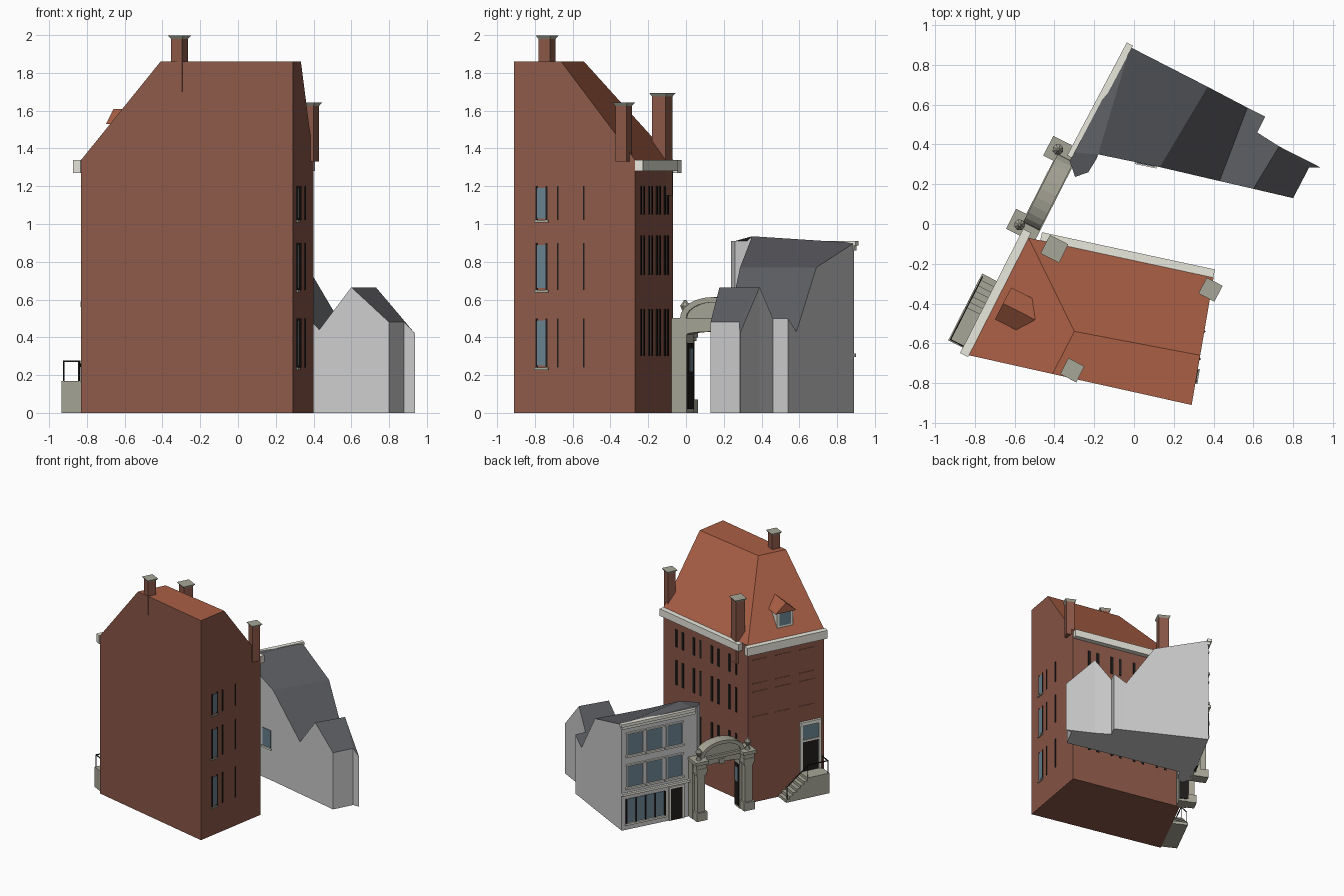
import bpy, bmesh, math
from mathutils import Matrix, Vector

if "Cube" in bpy.data.objects:
    bpy.data.objects.remove(bpy.data.objects["Cube"])


def mat(name, r, g, b):
    m = bpy.data.materials.new(name)
    m.diffuse_color = (r, g, b, 1)
    m.use_nodes = True
    m.node_tree.nodes["Principled BSDF"].inputs["Base Color"].default_value = m.diffuse_color
    return m


BRICK = mat("brick", .265, .1, .066)
TILE = mat("roof_tile", .4, .115, .06)
STONE = mat("stone", .39, .38, .31)
SLATE = mat("slate", .107, .11, .12)
DARK = mat("dark_paint", .014, .012, .011)
GLASS = mat("glass", .14, .22, .27)
PALE = mat("pale_trim", .82, .81, .73)
WALL = mat("grey_wall", .74, .74, .74)


def finish(name, bm, *mats):
    bmesh.ops.recalc_face_normals(bm, faces=bm.faces)
    me = bpy.data.meshes.new(name)
    bm.to_mesh(me)
    bm.free()
    for m in mats:
        me.materials.append(m)
    ob = bpy.data.objects.new(name, me)
    bpy.context.collection.objects.link(ob)
    return ob


def frame(p, q):
    """Wall frame: x along p->q, y outward (left of travel), z up."""
    return Matrix.Translation((*p, 0)) @ Matrix.Rotation(math.atan2(q[1] - p[1], q[0] - p[0]), 4, 'Z')


def boxes(name, M, items, m):
    """One object of boxes, each (u0, u1, n0, n1, z0, z1)."""
    bm = bmesh.new()
    for a, b, c, d, e, f in items:
        T = Matrix.Translation(((a + b) / 2, (c + d) / 2, (e + f) / 2))
        bmesh.ops.create_cube(bm, size=1, matrix=M @ T @ Matrix.Diagonal((b - a, d - c, f - e, 1)))
    return finish(name, bm, m)


def prism(name, M, profile, n0, n1, m):
    """Extrude a (u, z) outline through the wall depth."""
    bm = bmesh.new()
    f = bm.faces.new([bm.verts.new(M @ Vector((u, n0, z))) for u, z in profile])
    r = bmesh.ops.extrude_face_region(bm, geom=[f])
    vs = [v for v in r['geom'] if isinstance(v, bmesh.types.BMVert)]
    bmesh.ops.translate(bm, verts=vs, vec=M.to_3x3() @ Vector((0, n1 - n0, 0)))
    # close the starting end if the extrusion consumed it
    bmesh.ops.holes_fill(bm, edges=[e for e in bm.edges if e.is_boundary])
    return finish(name, bm, m)


def building(name, pts, roofs, wall, roof):
    """Roof faces, with walls dropped from the open edges to the ground."""
    bm = bmesh.new()
    v = {k: bm.verts.new(p) for k, p in pts.items()}
    for r in roofs:
        bm.faces.new([v[k] for k in r.split()]).material_index = 1
    rim = [e for e in bm.edges if e.is_boundary]
    low = {w: bm.verts.new((w.co.x, w.co.y, 0)) for e in rim for w in e.verts}
    for e in rim:
        a, b = e.verts
        bm.faces.new((a, b, low[b], low[a]))
    bmesh.ops.holes_fill(bm, edges=[e for e in bm.edges if e.is_boundary])
    return finish(name, bm, wall, roof)


# Brick town house with hipped flat-topped roof
A, B, C, D = (-.83, -.66), (-.53, -.07), (.40, -.27), (.29, -.91)
building("brick_house", {
    'a': (*A, 1.34), 'b': (*B, 1.34), 'c': (*C, 1.34), 'd': (*D, 1.86),
    'g': (.333, -.66, 1.86), 'h': (-.30, -.54, 1.86), 'r': (-.41, -.754, 1.86)},
    ["d g h r", "a b h r", "b c g h"], BRICK, TILE)
W, N, E = frame(A, B), frame(B, C), frame(C, D)
boxes("brick_house_cornice_west", W, [(-.01, .69, 0, .045, 1.27, 1.34)], PALE)
boxes("brick_house_cornice_north", N, [(.06, .95, -.005, .042, 1.28, 1.34)], PALE)

# Brick house windows: dark jambs in pairs on the north, glazed on the east
FLOORS = [(.24, .50), (.65, .90), (1.02, 1.20)]
boxes("north_window_frames", N, [(u + d, u + d + .022, -.004, .004, z0, z1)
      for u in (.12, .32, .52, .72) for d in (0, .075)
      for z0, z1 in ((.30, .55), (.73, .94), (1.05, 1.20))], DARK)
boxes("east_window_frames", E, [(u, u + .009, -.004, .005, z0, z1)
      for u in (.27, .41, .47, .525) for z0, z1 in FLOORS], DARK)
boxes("east_window_glass", E, [(.475, .525, -.003, .003, z0 + .01, z1 - .01) for z0, z1 in FLOORS], GLASS)
boxes("east_window_sills", E, [(.465, .54, 0, .01, z0 - .012, z0) for z0, z1 in FLOORS], STONE)
boxes("west_sill_lines", W, [(u, u + .13, 0, .004, z, z + .006)
      for u in (.08, .29, .49) for z in (.72, .93, 1.0, 1.2)], BRICK)

# Chimneys with thin flared cap slabs
rot = W.to_euler().z
for i, (x, y, z0, z1, s) in enumerate([(-.31, -.735, 1.7, 1.98, .067), (-.40, -.125, 1.15, 1.675, .08),
                                      (.385, -.33, 1.33, 1.625, .066)]):
    M = Matrix.Translation((x, y, 0)) @ Matrix.Rotation(rot, 4, 'Z')
    h = s / 2
    boxes(f"chimney_{i}", M, [(-h, h, -h, h, z0, z1)], BRICK)
    bm = bmesh.new()
    bmesh.ops.create_cone(bm, cap_ends=True, segments=4, radius1=h * 1.414, radius2=(h + .012) * 1.414, depth=.018,
                          matrix=M @ Matrix.Translation((0, 0, z1 + .009)) @ Matrix.Rotation(math.pi / 4, 4, 'Z'))
    finish(f"chimney_cap_{i}", bm, STONE)

# Dormer on the west slope
prism("dormer_body", W, [(.24, 1.38), (.38, 1.38), (.38, 1.53), (.31, 1.595), (.24, 1.53)], -.05, -.17, PALE)
boxes("dormer_window", W, [(.26, .36, -.05, -.045, 1.42, 1.53)], GLASS)
bm = bmesh.new()
p = [bm.verts.new(W @ Vector(c)) for c in [(.22, -.035, 1.53), (.31, -.035, 1.61), (.40, -.035, 1.53),
                                           (.40, -.16, 1.53), (.31, -.215, 1.61), (.22, -.16, 1.53)]]
for q in ((0, 1, 4, 5), (1, 2, 3, 4), (0, 1, 2), (3, 4, 5), (0, 2, 3, 5)):
    bm.faces.new([p[k] for k in q])
finish("dormer_roof", bm, TILE)

# Front door, landing, steps and railings
boxes("entrance_surround", W, [(.03, .05, 0, .015, .17, .58), (.19, .21, 0, .015, .17, .58),
                               (.03, .21, 0, .02, .56, .59), (.05, .19, 0, .013, .42, .435)], PALE)
boxes("entrance_door", W, [(.05, .19, 0, .008, .17, .42)], DARK)
boxes("entrance_fanlight", W, [(.05, .19, 0, .007, .435, .56)], GLASS)
steps = [(.21, .17)]
for i in range(6):
    z = .17 * (6 - i) / 7
    steps += [(.21 + .031 * i, z), (.241 + .031 * i, z)]
prism("entrance_steps", W, [(.02, 0), (.02, .17)] + steps + [(.396, 0)], 0, .127, STONE)
t = .005
boxes("railing_posts", W, [(u, u + t, n, n + t, z, z + .105) for u, n, z in
      [(.025, .115, .17), (.20, .115, .17), (.025, .02, .17), (.38, .115, .02)]], DARK)
boxes("landing_handrail", W, [(.025, .205, .115, .121, .27, .277), (.025, .031, .02, .121, .27, .277)], DARK)
prism("stair_handrail", W, [(.2, .27), (.2, .277), (.385, .13), (.385, .123)], .115, .121, DARK)


# Stone gateway between the houses
def arc(u0, u1, z, rise, n=12):
    return [((u0 + u1) / 2 - (u1 - u0) / 2 * math.cos(math.pi * i / n), z + rise * math.sin(math.pi * i / n))
            for i in range(n + 1)]


prism("gate_arch", W, [(.655, 0), (.655, .44), (1.17, .44), (1.17, 0), (1.08, 0)]
      + arc(.76, 1.08, .415, .015)[::-1] + [(.76, 0)], -.03, .05, STONE)
pil, caps = [], []
for u in (.708, 1.12):
    for w, n, z0, z1 in [(.046, .115, 0, .07), (.032, .1, .07, .38), (.04, .108, .38, .40), (.046, .114, .40, .44)]:
        pil.append((u - w, u + w, .03, n, z0, z1))
    caps += [(u - .045, u + .045, .02, .11, .44, .475), (u - .056, u + .056, .02, .122, .475, .502)]
boxes("gate_pilasters", W, pil, STONE)
boxes("gate_entablature", W, [(.66, 1.17, -.03, .055, .44, .475), (.655, 1.175, -.035, .065, .475, .502)] + caps, STONE)
prism("gate_pediment_panel", W, arc(.75, 1.075, .5, .09), -.02, .045, STONE)
prism("gate_pediment_moulding", W, arc(.72, 1.105, .5, .113) + arc(.755, 1.07, .5, .085)[::-1], -.03, .06, STONE)
boxes("gate_keystone", W, [(.89, .94, .04, .06, .42, .46)], STONE)
for i, u in enumerate((.70, 1.125)):
    bm = bmesh.new()
    for r1, r2, z, d in ((.022, .012, .502, .03), (.012, .028, .532, .035), (.028, .006, .567, .03)):
        bmesh.ops.create_cone(bm, cap_ends=True, segments=8, radius1=r1, radius2=r2, depth=d,
                              matrix=W @ Matrix.Translation((u, .07, z + d / 2)))
    finish(f"gate_urn_{i}", bm, STONE)
boxes("gate_reveal_doors", W, [(.755, .766, -.025, .045, .02, .37), (1.074, 1.085, -.025, .045, .02, .37)], DARK)
boxes("gate_reveal_glass", W, [(.766, .768, -.01, .03, .22, .34), (1.072, 1.074, -.01, .03, .22, .34)], GLASS)

# Grey house: falling slate roof, valley and rear gabled wing
building("grey_house", {
    'f': (-.30, .36, .92), 'n0': (-.02, .89, .90), 'n1': (.37, .69, .77), 'n2': (.57, .585, .43),
    'n3': (.66, .54, .50), 'm': (.62, .46, .50), 's0': (-.18, .35, .935), 's1': (.13, .286, .77),
    's2': (.43, .216, .44), 't1': (.60, .177, .665), 't2': (.80, .13, .48), 'k1': (.73, .39, .665),
    'k2': (.88, .283, .48), 'k3': (.937, .285, .42), 'w0': (-.324, .317, .91), 'w1': (-.296, .237, .91),
    'w2': (-.23, .26, .91), 'w3': (-.19, .325, .91)},
    ["f n0 s0", "n0 n1 s1 s0", "n1 n2 s2 s1", "n2 n3 m", "n2 m s2", "m k1 t1 s2", "k1 k2 t2 t1", "k1 k3 k2",
     "f s0 w3 w2 w1 w0"], WALL, SLATE)

# Grey house street front
G = frame((-.30, .36), (-.02, .89))
L = .6
boxes("grey_house_cornice", G, [(-.03, L + .012, -.01, .025, .885, .91), (-.03, L + .005, -.01, .015, .86, .885)], PALE)
boxes("grey_house_bands", G, [(0, L, 0, .02, .295, .315)], PALE)
cols = [(.08, .21), (.25, .38), (.42, .55)]
rows = [(.36, .54), (.63, .81)]
boxes("upper_windows", G, [(a, b, -.01, .004, c, d) for a, b in cols for c, d in rows], GLASS)
boxes("upper_window_frames", G, [x for a, b in cols for c, d in rows for x in (
    (a - .006, a, 0, .008, c, d), (b, b + .006, 0, .008, c, d))], WALL)
boxes("upper_window_sills", G, [x for a, b in cols for c, d in rows for x in (
    (a - .015, b + .015, 0, .02, c - .015, c), (a - .012, b + .012, 0, .014, d, d + .012))], PALE)
boxes("shop_glass", G, [(.23, .56, -.01, .006, .06, .26)], GLASS)
boxes("shop_mullions", G, [(.225 + .0825 * i, .235 + .0825 * i, 0, .012, .05, .26) for i in range(5)], DARK)
boxes("shop_sill", G, [(.22, .57, 0, .014, .04, .055)], PALE)
boxes("shop_door", G, [(.08, .18, -.01, .008, 0, .27)], DARK)
boxes("shop_door_surround", G, [(.065, .08, 0, .014, 0, .285), (.18, .195, 0, .014, 0, .285),
                                (.065, .195, 0, .014, .27, .285)], PALE)

# Small side window facing the passage
S = frame((-.18, .35), (.13, .286))
boxes("side_window", S, [(.20, .29, -.004, .004, .27, .42)], GLASS)
boxes("side_window_sill", S, [(.19, .30, -.01, .004, .255, .27)], PALE)
